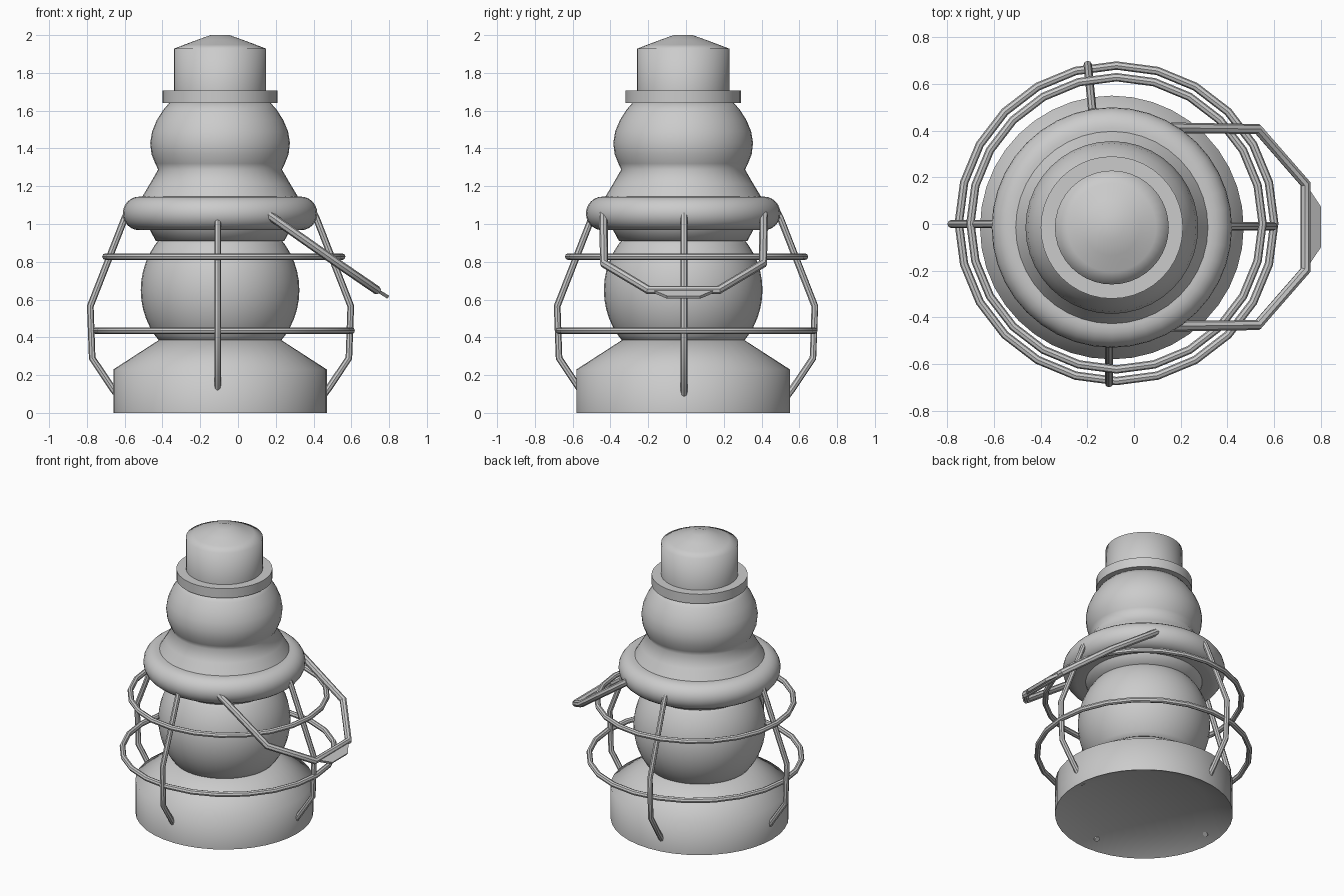
import bpy, bmesh, math
from mathutils import Vector

if "Cube" in bpy.data.objects:
    bpy.data.objects.remove(bpy.data.objects["Cube"])

CX, CY = -0.095, -0.015          # lantern axis


def finish(ob, angle):
    bpy.ops.object.select_all(action='DESELECT')
    ob.select_set(True)
    bpy.context.view_layer.objects.active = ob
    bpy.ops.object.shade_smooth_by_angle(angle=math.radians(angle))


def from_bmesh(name, bm, angle):
    bmesh.ops.recalc_face_normals(bm, faces=bm.faces)
    me = bpy.data.meshes.new(name)
    bm.to_mesh(me)
    bm.free()
    ob = bpy.data.objects.new(name, me)
    bpy.context.collection.objects.link(ob)
    finish(ob, angle)
    return ob


def lathe(name, profile, angle=65, seg=40):
    """Revolve (radius, z) points round the axis and cap both ends."""
    bm = bmesh.new()
    rings = []
    for r, z in profile:
        rings.append([bm.verts.new((CX + r * math.cos(2 * math.pi * i / seg),
                                    CY + r * math.sin(2 * math.pi * i / seg), z))
                      for i in range(seg)])
    for a, b in zip(rings, rings[1:]):
        for i in range(seg):
            j = (i + 1) % seg
            bm.faces.new((a[i], a[j], b[j], b[i]))
    bm.faces.new(rings[0][::-1])
    bm.faces.new(rings[-1])
    return from_bmesh(name, bm, angle)


def tube(name, points, radius):
    cu = bpy.data.curves.new(name, 'CURVE')
    cu.dimensions = '3D'
    cu.bevel_depth = radius
    cu.bevel_resolution = 2
    cu.use_fill_caps = True
    sp = cu.splines.new('POLY')
    sp.points.add(len(points) - 1)
    for p, co in zip(sp.points, points):
        p.co = (*co, 1)
    ob = bpy.data.objects.new(name, cu)
    bpy.context.collection.objects.link(ob)
    bpy.ops.object.select_all(action='DESELECT')
    ob.select_set(True)
    bpy.context.view_layer.objects.active = ob
    bpy.ops.object.convert(target='MESH')
    finish(bpy.context.object, 40)


# Base with recessed underside
lathe("base", [(0.40, 0.08), (0.565, 0.0), (0.565, 0.23), (0.32, 0.388)])

# Glass globe
globe = [(0.42 * math.cos(math.radians(a)), 0.65 + 0.42 * math.sin(math.radians(a)))
         for a in range(-42, 43, 7)]
lathe("globe", globe)

# Collar, rounded brim and bulging chimney
lathe("collar", [(0.34, 0.91), (0.375, 0.975)])
brim = [(0.37, 0.967)]
brim += [(0.427 + 0.088 * math.cos(math.radians(a)), 1.056 + 0.089 * math.sin(math.radians(a)))
         for a in range(-90, 91, 15)]
lathe("brim", brim + [(0.40, 1.145)])
lathe("chimney", [(0.415, 1.14), (0.37, 1.215), (0.328, 1.288), (0.343, 1.32), (0.363, 1.37),
                  (0.37, 1.43), (0.36, 1.49), (0.335, 1.55), (0.30, 1.605), (0.265, 1.645)])

# Cap flange and domed cap
lathe("cap_flange", [(0.305, 1.64), (0.305, 1.706)])
lathe("cap", [(0.244, 1.70), (0.244, 1.928), (0.19, 1.949), (0.12, 1.975), (0.05, 2.0)], angle=85)

# Two guard rings
for name, R, z in (("lower_ring", 0.676, 0.435), ("upper_ring", 0.626, 0.827)):
    bpy.ops.mesh.primitive_torus_add(location=(-0.075, 0.003, z), major_radius=R,
                                     minor_radius=0.018, major_segments=24, minor_segments=8)
    bpy.context.object.name = name
    finish(bpy.context.object, 40)

# Four bent guard wires: (radius, z), with a small sideways lean for the back one
wire = [(0.48, 1.07), (0.50, 1.03), (0.682, 0.565), (0.672, 0.29), (0.565, 0.13), (0.49, 0.03)]
for name, d, cx, cy, lean in (("right_wire", (1, 0), -0.085, -0.01, 0),
                              ("left_wire", (-1, 0), -0.10, 0.0, 0),
                              ("front_wire", (0, -1), -0.107, 0.0, 0),
                              ("back_wire", (0, 1), -0.13, 0.0, -0.1)):
    tube(name, [(cx + d[0] * r + lean * r, cy + d[1] * r, z) for r, z in wire], 0.018)

# Tilted carrying handle
half = [(0.16, 0.425, 1.05), (0.53, 0.42, 0.79), (0.735, 0.185, 0.65)]
MID = -0.013
tube("handle", [(x, MID - y, z) for x, y, z in half] +
     [(x, MID + y, z) for x, y, z in half[::-1]], 0.023)

# Thin tapered grip tab on the handle
bm = bmesh.new()
n = Vector((0.55, 0, 0.83)).normalized() * 0.009
outline = [Vector(p) for p in ((0.735, -0.19, 0.65), (0.796, -0.10, 0.612),
                               (0.796, 0.075, 0.612), (0.735, 0.165, 0.65))]
lo = [bm.verts.new(p - n) for p in outline]
hi = [bm.verts.new(p + n) for p in outline]
bm.faces.new(lo[::-1])
bm.faces.new(hi)
for i in range(4):
    j = (i + 1) % 4
    bm.faces.new((lo[i], lo[j], hi[j], hi[i]))
from_bmesh("handle_grip", bm, 30)
